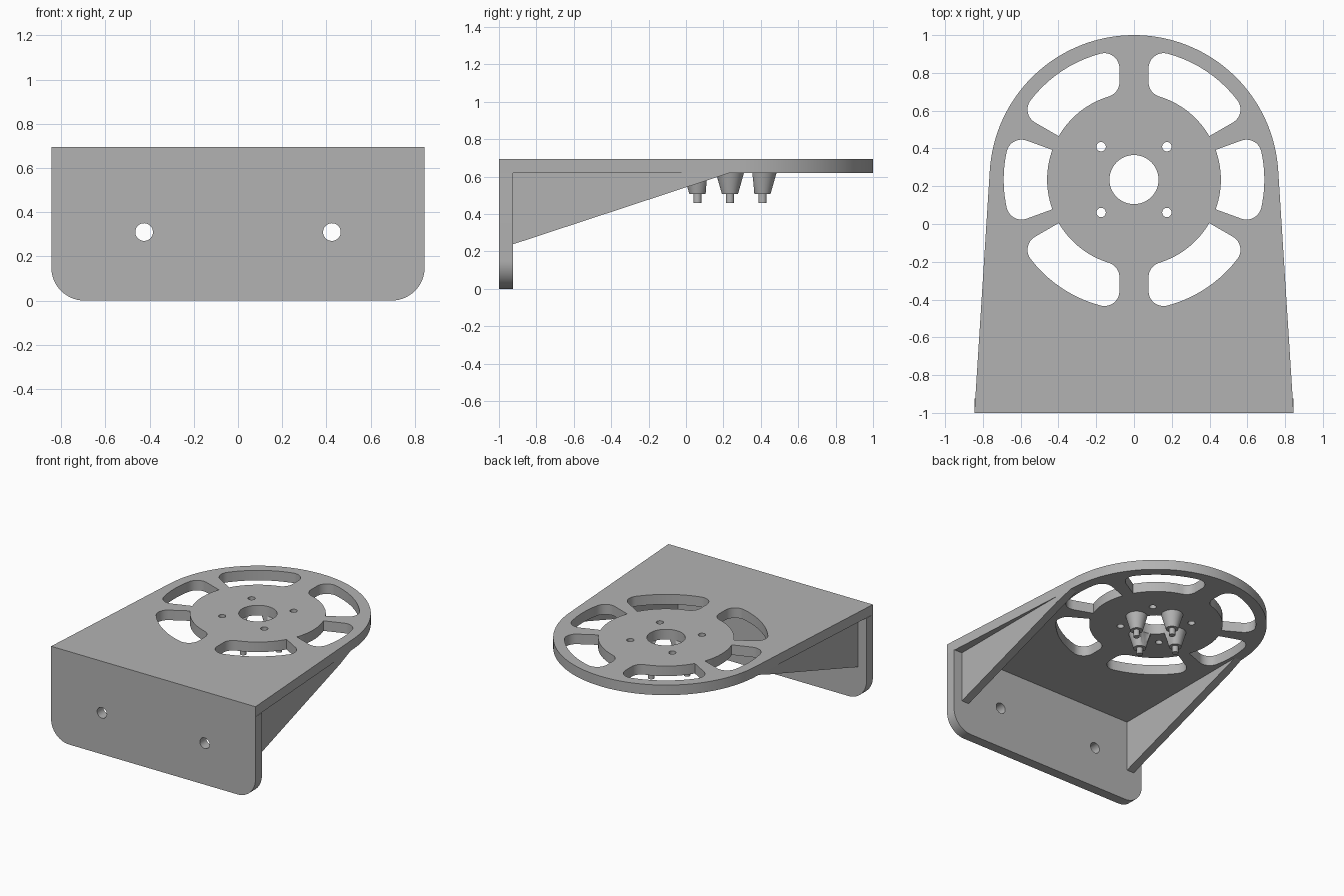
import bpy, bmesh
from math import sin, cos, asin, acos, atan2, hypot, sqrt, pi, radians

cube = bpy.data.objects.get("Cube")
if cube:
    bpy.data.objects.remove(cube, do_unlink=True)

# Main dimensions
CY = 0.235                    # centre of the round end along y
TOP, UNDER = 0.695, 0.62      # plate top and underside
HALF_W, BACK = 0.845, -0.925  # half width, inner face of the wall
R_END = 0.765                 # round end
R_OUT, R_HUB = 0.69, 0.46     # slot ring
FIL = 0.08                    # slot corner radius
SPOKE = 0.077                 # half width of the straight spokes
R_BORE = 0.13

grey = bpy.data.materials.new("light_grey")
grey.use_nodes = True
colour = (0.45, 0.45, 0.45, 1)
grey.diffuse_color = colour
grey.node_tree.nodes["Principled BSDF"].inputs["Base Color"].default_value = colour


def finish(name, bm):
    bmesh.ops.recalc_face_normals(bm, faces=bm.faces)
    me = bpy.data.meshes.new(name)
    bm.to_mesh(me)
    bm.free()
    me.materials.append(grey)
    ob = bpy.data.objects.new(name, me)
    bpy.context.scene.collection.objects.link(ob)
    bpy.ops.object.select_all(action='DESELECT')
    ob.select_set(True)
    bpy.context.view_layer.objects.active = ob
    bpy.ops.object.shade_smooth_by_angle(angle=radians(30))
    return ob


def arc(c, r, a0, a1, n=10):
    return [(c[0] + r * cos(a0 + (a1 - a0) * i / n),
             c[1] + r * sin(a0 + (a1 - a0) * i / n)) for i in range(n + 1)]


def circle(x, y, r, n=32):
    return arc((x, y), r, 0, 2 * pi, n)[:-1]


def sheet(name, loops, place, depth):
    """Fill an outline with holes, then give it thickness."""
    bm = bmesh.new()
    for loop in loops:
        pts = [p for i, p in enumerate(loop)
               if hypot(p[0] - loop[i - 1][0], p[1] - loop[i - 1][1]) > 1e-5]
        vs = [bm.verts.new(place(*p)) for p in pts]
        for i, v in enumerate(vs):
            bm.edges.new((vs[i - 1], v))
    bmesh.ops.triangle_fill(bm, use_beauty=True, edges=bm.edges[:])
    ext = bmesh.ops.extrude_face_region(bm, geom=bm.faces[:], use_keep_orig=True)
    moved = [g for g in ext["geom"] if isinstance(g, bmesh.types.BMVert)]
    bmesh.ops.translate(bm, verts=moved, vec=depth)
    return finish(name, bm)


# Slot outlines, measured from the centre of the round end
mid = R_OUT - FIL
d = asin(FIL / mid)


def polar(r, a):
    return (r * cos(a), r * sin(a))


a = radians(30)
c2 = (SPOKE + FIL, sqrt(mid ** 2 - (SPOKE + FIL) ** 2))
c3 = (SPOKE + FIL, sqrt((R_HUB + FIL) ** 2 - (SPOKE + FIL) ** 2))
phi, psi = atan2(c2[1], c2[0]), atan2(c3[1], c3[0])
corner_slot = (arc(polar(mid, a + d), FIL, a - pi / 2, a + d)
               + arc((0, 0), R_OUT, a + d, phi)
               + arc(c2, FIL, phi, pi)
               + arc(c3, FIL, pi, pi + psi)
               + arc((0, 0), R_HUB, psi, a, 14))
b = radians(20)
side_slot = (arc(polar(mid, d - b), FIL, -b - pi / 2, d - b)
             + arc((0, 0), R_OUT, d - b, b - d)
             + arc(polar(mid, b - d), FIL, b - d, b + pi / 2)
             + arc((0, 0), R_HUB, b, -b, 14))

# Top plate: tapered outline running tangent into the round end
reach = hypot(HALF_W, 1 + CY)
tan_a = acos(R_END / reach) + atan2(-1 - CY, HALF_W)
outline = [(-HALF_W, -1 - CY), (HALF_W, -1 - CY)] + arc((0, 0), R_END, tan_a, pi - tan_a, 72)
loops = [outline, circle(0, 0, R_BORE, 48)]
for sx in (1, -1):
    loops.append([(sx * x, y) for x, y in side_slot])
    for sy in (1, -1):
        loops.append([(sx * x, sy * y) for x, y in corner_slot])
        loops.append(circle(sx * 0.174, sy * 0.174, 0.025, 20))
sheet("top_plate", loops, lambda x, y: (x, y + CY, UNDER), (0, 0, TOP - UNDER))

# Mounting wall with rounded lower corners and two screw holes
r = 0.15
wall = ([(HALF_W, UNDER), (-HALF_W, UNDER)]
        + arc((r - HALF_W, r), r, pi, 1.5 * pi, 14)
        + arc((HALF_W - r, r), r, 1.5 * pi, 2 * pi, 14))
sheet("mounting_wall", [wall, circle(-0.425, 0.31, 0.04), circle(0.425, 0.31, 0.04)],
      lambda x, z: (x, -1, z), (0, BACK + 1, 0))

# Side gussets: straight ribs trimmed to the plate edge at the tip
RIB_IN, RIB_OUT, LOW, TIP = 0.713, 0.775, 0.238, 0.235
for side, sx in (("left", 1), ("right", -1)):
    bm = bmesh.new()
    plan = [(RIB_IN, BACK), (RIB_OUT, BACK), (RIB_OUT, 0.10), (0.7665, TIP), (RIB_IN, TIP)]
    upper = [bm.verts.new((sx * x, y, UNDER)) for x, y in plan]
    lower = [bm.verts.new((sx * x, y, LOW + (UNDER - LOW) * (y - BACK) / (TIP - BACK)))
             for x, y in plan]
    bm.faces.new(upper)
    bm.faces.new(lower)
    for i in range(5):
        bm.faces.new((upper[i - 1], upper[i], lower[i], lower[i - 1]))
    bmesh.ops.remove_doubles(bm, verts=bm.verts, dist=1e-5)
    finish(side + "_gusset", bm)

# Bore cutter that trims the pegs
bm = bmesh.new()
bmesh.ops.create_cone(bm, cap_ends=True, segments=48, radius1=R_BORE, radius2=R_BORE, depth=0.6)
bmesh.ops.translate(bm, verts=bm.verts, vec=(0, CY, 0.6))
cutter = finish("bore_cutter", bm)
cutter.hide_render = True

# Four tapered pegs with pins around the bore
PROFILE = [(0.075, UNDER), (0.043, 0.507), (0.022, 0.507), (0.022, 0.458)]
for name, px, py in (("front", 0, -1), ("rear", 0, 1), ("left", 1, 0), ("right", -1, 0)):
    bm = bmesh.new()
    rings = [[bm.verts.new((x, y, z)) for x, y in circle(px * 0.174, CY + py * 0.174, rad)]
             for rad, z in PROFILE]
    for lo, hi in zip(rings, rings[1:]):
        for i in range(len(lo)):
            bm.faces.new((lo[i - 1], lo[i], hi[i], hi[i - 1]))
    bm.faces.new(rings[0])
    bm.faces.new(rings[-1])
    peg = finish(name + "_peg", bm)
    cut = peg.modifiers.new("bore", 'BOOLEAN')
    cut.operation = 'DIFFERENCE'
    cut.solver = 'EXACT'
    cut.object = cutter
    bpy.ops.object.modifier_apply(modifier=cut.name)
bpy.data.objects.remove(cutter, do_unlink=True)
